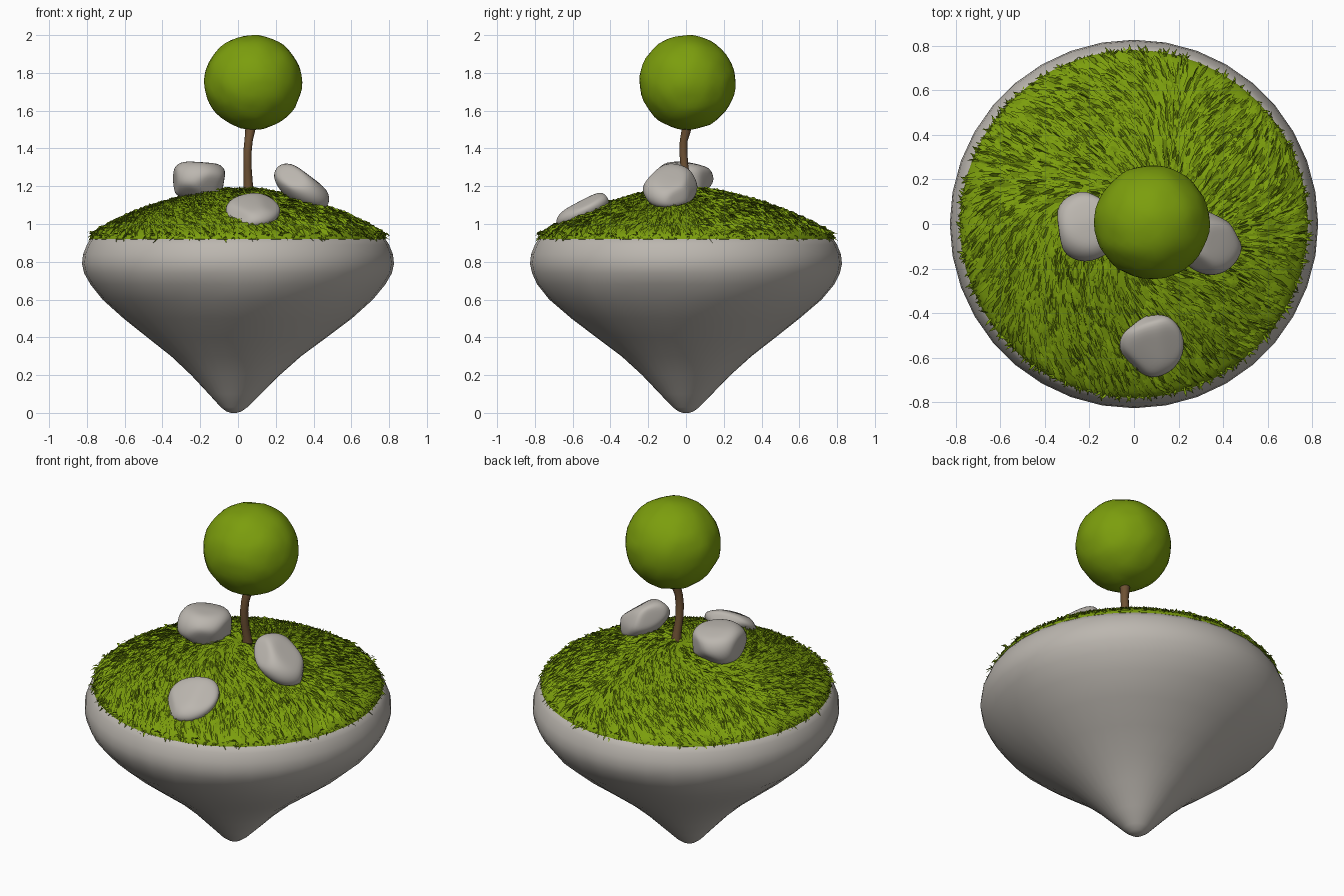
import bpy, bmesh, math, random
from mathutils import Vector, Matrix, Euler, noise

if "Cube" in bpy.data.objects:
    bpy.data.objects.remove(bpy.data.objects["Cube"])

random.seed(4)


def material(name, col):
    m = bpy.data.materials.new(name)
    m.diffuse_color = (*col, 1)
    m.use_nodes = True
    m.node_tree.nodes["Principled BSDF"].inputs["Base Color"].default_value = m.diffuse_color
    return m


STONE = material("warm grey stone", (0.50, 0.47, 0.43))
GREEN = material("grass green", (0.20, 0.34, 0.004))
BARK = material("brown bark", (0.16, 0.085, 0.035))


def finish(bm, name, mat, angle=60, fix_normals=True):
    if fix_normals:
        bmesh.ops.recalc_face_normals(bm, faces=bm.faces)
    me = bpy.data.meshes.new(name)
    bm.to_mesh(me)
    bm.free()
    ob = bpy.data.objects.new(name, me)
    bpy.context.collection.objects.link(ob)
    me.materials.append(mat)
    bpy.ops.object.select_all(action='DESELECT')
    ob.select_set(True)
    bpy.context.view_layer.objects.active = ob
    bpy.ops.object.shade_smooth_by_angle(angle=math.radians(angle))
    return ob


def lathe(rings, segs, cap_start=True, cap_end=True):
    """rings: (centre x, centre y, z, radius) list, joined into a tube"""
    bm = bmesh.new()
    loops = []
    for cx, cy, z, r in rings:
        loops.append([bm.verts.new((cx + r * math.cos(2 * math.pi * i / segs),
                                    cy + r * math.sin(2 * math.pi * i / segs), z))
                      for i in range(segs)])
    for a, b in zip(loops, loops[1:]):
        for i in range(segs):
            j = (i + 1) % segs
            bm.faces.new((a[i], a[j], b[j], b[i]))
    if cap_start:
        bm.faces.new(loops[0][::-1])
    if cap_end:
        bm.faces.new(loops[-1])
    return bm


# floating rock base, tapering to an off-centre rounded tip
base = [(0.0, 0.015), (0.008, 0.04), (0.03, 0.07), (0.1, 0.138), (0.2, 0.235),
        (0.3, 0.345), (0.4, 0.475), (0.5, 0.605), (0.6, 0.72), (0.68, 0.785),
        (0.74, 0.815), (0.79, 0.826), (0.84, 0.82), (0.89, 0.80),
        (0.92, 0.78), (0.935, 0.74)]
bm = lathe([(-0.022 * max(0, 1 - z / 0.5), 0, z, r) for z, r in base], 36)
for v in bm.verts:
    if 0.05 < v.co.z < 0.7:
        k = 1 + 0.02 * noise.noise(v.co * 2.5)
        v.co.x *= k
        v.co.y *= k
finish(bm, "rock_base", STONE)

# grass dome
dome = [(0.005, 1.182), (0.1, 1.178), (0.2, 1.162), (0.3, 1.138), (0.4, 1.108),
        (0.5, 1.074), (0.6, 1.034), (0.7, 0.985), (0.75, 0.958), (0.775, 0.938),
        (0.78, 0.92), (0.765, 0.905)]
finish(lathe([(0, 0, z, r) for r, z in dome], 48), "grass_mound", GREEN)


def dome_z(r):
    for (r0, z0), (r1, z1) in zip(dome, dome[1:10]):
        if r <= r1:
            return z0 + (z1 - z0) * (r - r0) / (r1 - r0)
    return 0.93


def add_blade(bm, p, d, up, length, width, roll):
    d = d.normalized()
    side = Matrix.Rotation(roll, 3, d) @ d.cross(up).normalized() * width / 2
    mid = p + d * length * 0.5 + up * 0.009
    tip = p + d * length
    a, b, c, e, t = [bm.verts.new(q) for q in
                     (p - side * 0.6, p + side * 0.6, mid + side, mid - side, tip)]
    bm.faces.new((a, b, c, e))
    bm.faces.new((e, c, t))


# combed grass blades lying on the dome
bm = bmesh.new()
for _ in range(4200):
    r = 0.76 * math.sqrt(random.random())
    a = random.uniform(0, 2 * math.pi)
    p = Vector((r * math.cos(a), r * math.sin(a), dome_z(r) + 0.002))
    turn = 0.35 + 1.3 * noise.noise(p * 2.2) + random.uniform(-0.15, 0.15)
    d = Vector((math.cos(a + turn), math.sin(a + turn), 0))
    length = random.uniform(0.05, 0.1)
    q = p + d * length
    rq = math.hypot(q.x, q.y)
    if rq > 0.79:
        continue
    q.z = dome_z(rq) + 0.004
    slope = (dome_z(r) - dome_z(min(r + 0.02, 0.77))) / 0.02
    up = Vector((slope * math.cos(a), slope * math.sin(a), 1)).normalized()
    add_blade(bm, p, q - p, up, (q - p).length, random.uniform(0.014, 0.026),
              random.gauss(0, 0.55))
# short tufts sticking out of the rim
for _ in range(420):
    a = random.uniform(0, 2 * math.pi)
    z = random.uniform(0.915, 0.95)
    p = Vector((0.765 * math.cos(a), 0.765 * math.sin(a), z))
    b = a + random.uniform(-1.1, 1.1)
    d = Vector((math.cos(b), math.sin(b), random.uniform(-0.6, 0.35)))
    add_blade(bm, p, d, Vector((0, 0, 1)), random.uniform(0.02, 0.05), 0.012,
              random.uniform(-1, 1))
finish(bm, "grass_blades", GREEN, 40, False)


def boulder(name, loc, size, rot, seed):
    """ellipsoid flattened against random planes, giving soft facets"""
    rnd = random.Random(seed)
    bm = bmesh.new()
    bmesh.ops.create_icosphere(bm, subdivisions=4, radius=1.1)
    planes = [Vector((rnd.gauss(0, 1), rnd.gauss(0, 1), rnd.gauss(0, 1))).normalized()
              for _ in range(9)] + [Vector((0, 0, 1))]
    for n in planes:
        for v in bm.verts:
            over = v.co.dot(n) - 0.86
            if over > 0:
                v.co -= n * over * 0.9
    for _ in range(4):
        bmesh.ops.smooth_vert(bm, verts=bm.verts, factor=0.5,
                              use_axis_x=True, use_axis_y=True, use_axis_z=True)
    m = (Matrix.Translation(loc) @ Euler([math.radians(t) for t in rot]).to_matrix().to_4x4()
         @ Matrix.Diagonal((*size, 1)))
    bmesh.ops.transform(bm, matrix=m, verts=bm.verts)
    finish(bm, name, STONE)


boulder("left_boulder", (-0.205, -0.01, 1.225), (0.15, 0.15, 0.118), (0, 4, 0), 3)
boulder("right_boulder", (0.338, -0.08, 1.195), (0.16, 0.14, 0.085), (0, 36, 0), 8)
boulder("front_boulder", (0.078, -0.54, 1.072), (0.135, 0.15, 0.062), (27, 0, 0), 5)

# slightly bent tree trunk
finish(lathe([(0.055, 0.015, 1.15, 0.03), (0.054, 0.008, 1.22, 0.024),
              (0.05, -0.008, 1.3, 0.022), (0.05, -0.014, 1.38, 0.022),
              (0.056, -0.012, 1.44, 0.022), (0.064, 0.0, 1.49, 0.026),
              (0.07, 0.005, 1.54, 0.03)], 10), "tree_trunk", BARK)

# round, slightly lumpy crown
bm = bmesh.new()
bmesh.ops.create_icosphere(bm, subdivisions=4, radius=1)
for v in bm.verts:
    k = 1 + 0.022 * noise.noise(v.co * 3.2) + 0.008 * noise.noise(v.co * 8)
    v.co = Vector((0.08, 0.008, 1.75)) + Vector((v.co.x * 0.259, v.co.y * 0.255,
                                                 v.co.z * 0.25)) * k
finish(bm, "tree_crown", GREEN)
